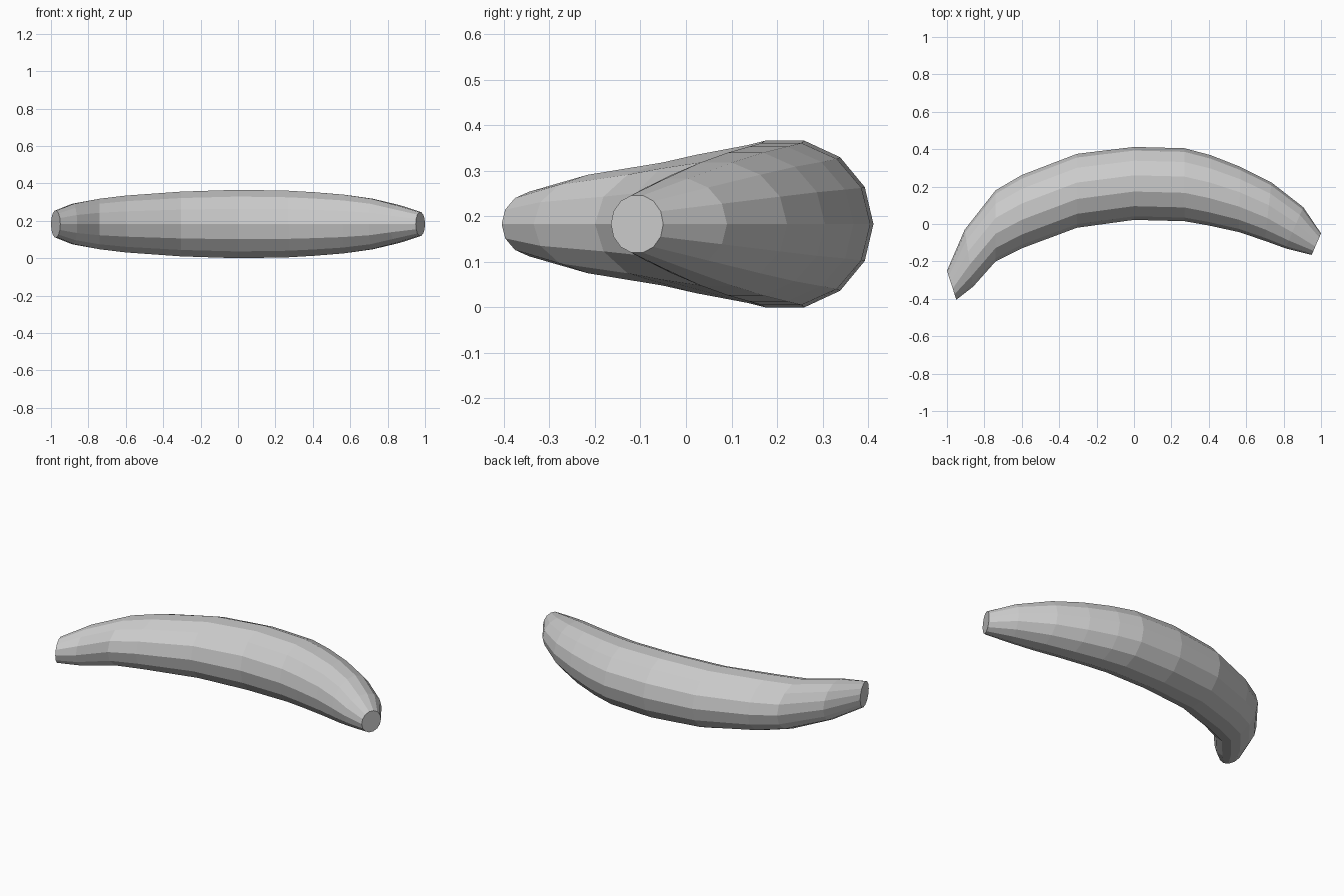
import bpy, bmesh
from math import sin, cos, pi
from mathutils import Vector

if "Cube" in bpy.data.objects:
    bpy.data.objects.remove(bpy.data.objects["Cube"])

SIDES = 14
MID_Z = 0.183

# Rings along the curve: outer x, outer y, inner x, inner y, half height
rings = [
    (-1.00, -0.25, -0.95, -0.405, 0.071),
    (-0.905, -0.03, -0.86, -0.335, 0.108),
    (-0.74, 0.18, -0.74, -0.20, 0.135),
    (-0.60, 0.262, -0.60, -0.13, 0.152),
    (-0.305, 0.375, -0.305, -0.02, 0.173),
    (0.00, 0.412, 0.00, 0.022, 0.183),
    (0.27, 0.405, 0.27, 0.015, 0.178),
    (0.41, 0.368, 0.40, -0.008, 0.170),
    (0.57, 0.305, 0.56, -0.043, 0.157),
    (0.735, 0.222, 0.70, -0.09, 0.135),
    (0.905, 0.09, 0.81, -0.13, 0.100),
    (1.00, -0.05, 0.95, -0.165, 0.063),
]

# Banana body: lofted 14-sided rings with flat end caps
bm = bmesh.new()
loops = []
for ox, oy, ix, iy, h in rings:
    outer, inner = Vector((ox, oy, MID_Z)), Vector((ix, iy, MID_Z))
    centre, axis = (outer + inner) / 2, (outer - inner) / 2
    up = Vector((0, 0, h / sin(2 * pi * 3 / SIDES)))
    loops.append([bm.verts.new(centre + axis * cos(2 * pi * i / SIDES)
                               + up * sin(2 * pi * i / SIDES))
                  for i in range(SIDES)])
for a, b in zip(loops, loops[1:]):
    for i in range(SIDES):
        j = (i + 1) % SIDES
        bm.faces.new((a[i], a[j], b[j], b[i]))
bm.faces.new(loops[0])
bm.faces.new(loops[-1])
bmesh.ops.recalc_face_normals(bm, faces=bm.faces)

mesh = bpy.data.meshes.new("banana")
bm.to_mesh(mesh)
bm.free()
bpy.context.collection.objects.link(bpy.data.objects.new("banana", mesh))
